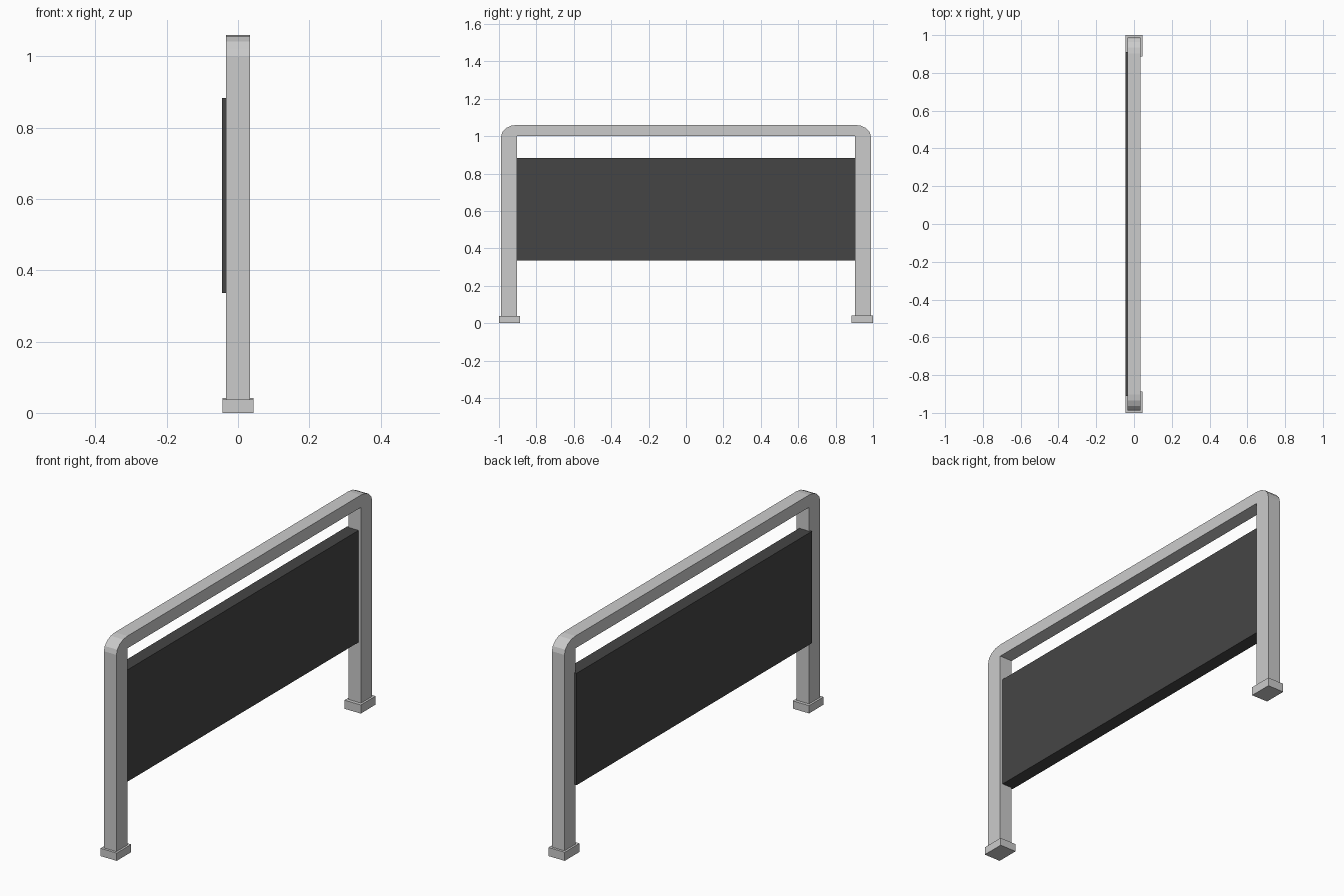
import bpy, bmesh
from math import sin, cos, pi

if "Cube" in bpy.data.objects:
    bpy.data.objects.remove(bpy.data.objects["Cube"])

LEG_OUT, LEG_IN = 0.988, 0.903   # leg outer and inner y
RAIL_LOW, RAIL_TOP = 1.0, 1.06   # top rail z range
HALF = 0.034                     # half depth of the tube
STEPS = 4                        # facets per bend


def finish(bm, name):
    bmesh.ops.recalc_face_normals(bm, faces=bm.faces)
    mesh = bpy.data.meshes.new(name)
    bm.to_mesh(mesh)
    bm.free()
    obj = bpy.data.objects.new(name, mesh)
    bpy.context.collection.objects.link(obj)
    return obj


def box(name, lo, hi):
    bm = bmesh.new()
    bmesh.ops.create_cube(bm, size=1)
    for v in bm.verts:
        v.co = [(a + b) / 2 + c * (b - a) for a, b, c in zip(lo, hi, v.co)]
    return finish(bm, name)


# Bent tube frame: matching outer and inner outlines, swept as a square section
bend = [pi / 2 * i / STEPS for i in range(STEPS + 1)]
half_path = [((LEG_OUT, 0.02), (LEG_IN, 0.02))]
half_path += [((LEG_IN + (LEG_OUT - LEG_IN) * cos(a),
                RAIL_LOW + (RAIL_TOP - RAIL_LOW) * sin(a)),
               (LEG_IN, RAIL_LOW)) for a in bend]
path = half_path + [((-o[0], o[1]), (-i[0], i[1])) for o, i in reversed(half_path)]

bm = bmesh.new()
rings = [[bm.verts.new((x, *p)) for x, p in
          ((-HALF, o), (HALF, o), (HALF, i), (-HALF, i))] for o, i in path]
for a, b in zip(rings, rings[1:]):
    for k in range(4):
        n = (k + 1) % 4
        bm.faces.new((a[k], a[n], b[n], b[k]))
bm.faces.new(rings[0])
bm.faces.new(rings[-1])
# merge the shared inner corner points
bmesh.ops.remove_doubles(bm, verts=bm.verts, dist=0.0005)
finish(bm, "tube_frame")

# Feet
box("left_foot", (-0.044, -1.0, 0), (0.044, -0.888, 0.038))
box("right_foot", (-0.044, 0.886, 0), (0.044, 1.0, 0.042))

# Dark infill panel, standing slightly proud of the frame on the -x side
panel = box("infill_panel", (-0.045, -0.91, 0.336), (0.02, 0.91, 0.883))
mat = bpy.data.materials.new("dark_panel")
mat.diffuse_color = (0.06, 0.06, 0.06, 1)
mat.use_nodes = True
mat.node_tree.nodes["Principled BSDF"].inputs["Base Color"].default_value = mat.diffuse_color
panel.data.materials.append(mat)
